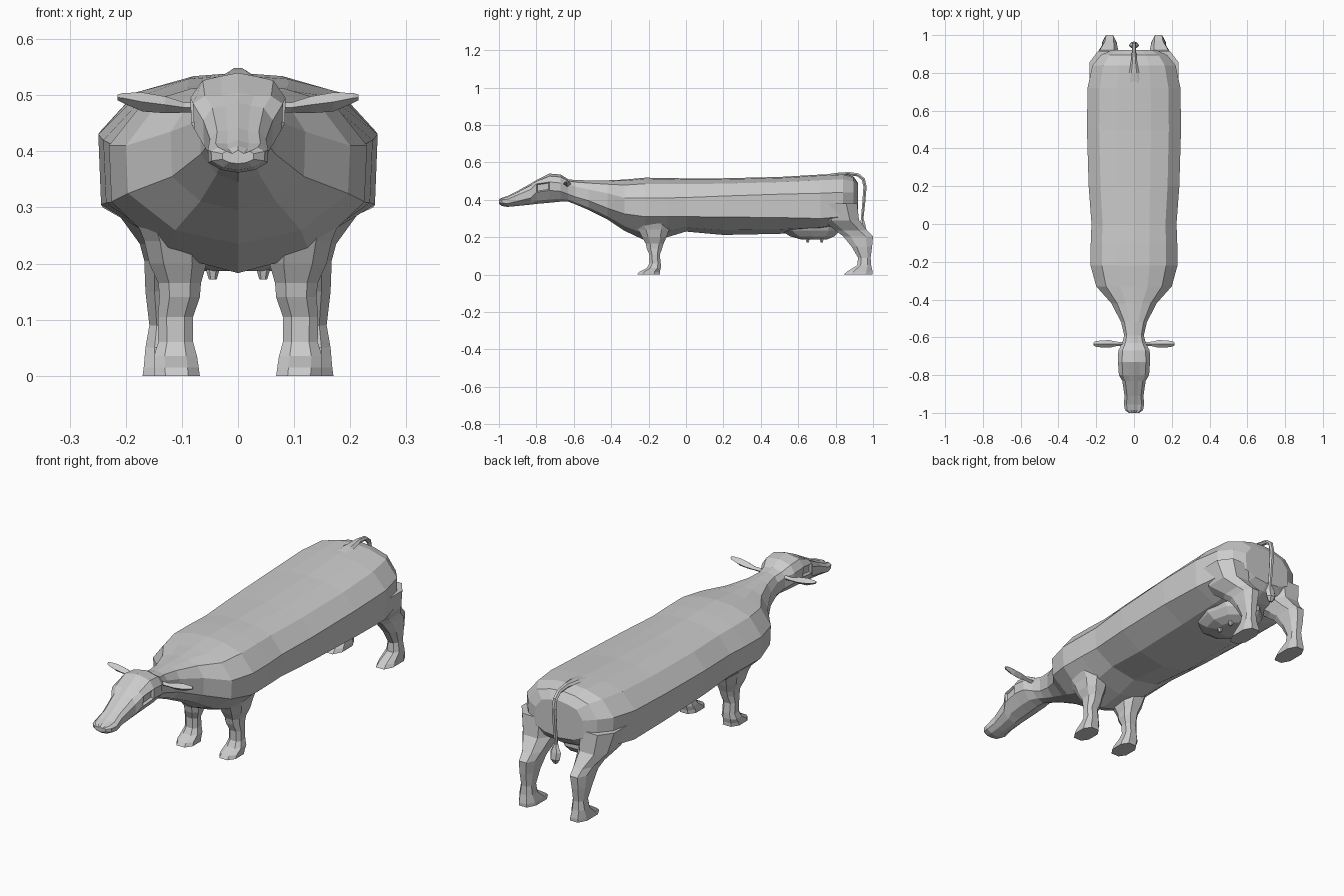
import bpy, bmesh, math
from mathutils import Vector


def loft(name, rings, pocket_points=()):
    """Skin closed rings of equal point count, cap both ends; optionally sink eye pockets."""
    bm = bmesh.new()
    loops = [[bm.verts.new(p) for p in r] for r in rings]
    n = len(loops[0])
    for a, b in zip(loops, loops[1:]):
        for i in range(n):
            j = (i + 1) % n
            bm.faces.new((a[i], a[j], b[j], b[i]))
    bm.faces.new(loops[0])
    bm.faces.new(loops[-1])
    bmesh.ops.recalc_face_normals(bm, faces=bm.faces)
    for p in pocket_points:
        face = min(bm.faces, key=lambda f: (f.calc_center_median() - Vector(p)).length)
        bmesh.ops.inset_individual(bm, faces=[face], thickness=0.008, depth=-0.01)
    mesh = bpy.data.meshes.new(name)
    bm.to_mesh(mesh)
    bm.free()
    obj = bpy.data.objects.new(name, mesh)
    bpy.context.collection.objects.link(obj)
    return obj


def body_ring(y, w, top, bot, zu, zl):
    """Twelve-sided symmetric section: rounded back, flat flank, keeled belly."""
    half = [(0.36 * w, top - 0.006), (0.74 * w, top - 0.3 * (top - zu)), (w, zu),
            (0.98 * w, zl), (0.56 * w, bot + 0.27 * (zl - bot))]
    pts = [(0, top)] + half + [(0, bot)] + [(-x, z) for x, z in reversed(half)]
    return [(x, y, z) for x, z in pts]


def leg_ring(s, z, y0, y1, x0, x1):
    """Box section with chamfered corners."""
    cx, cy, hx, hy = (x0 + x1) / 2, (y0 + y1) / 2, (x1 - x0) / 2, (y1 - y0) / 2
    k = 0.5
    corners = [(1, k), (k, 1), (-k, 1), (-1, k), (-1, -k), (-k, -1), (k, -1), (1, -k)]
    return [(s * (cx + hx * a), cy + hy * b, z) for a, b in corners]


# Head, neck and trunk: y, half width, top, bottom, flank top, flank bottom
head = [
    (-1.0, .028, .402, .378, .396, .386),
    (-.985, .048, .41, .367, .40, .383),
    (-.955, .054, .42, .362, .402, .38),
    (-.91, .05, .442, .366, .422, .39),
    (-.83, .062, .487, .374, .455, .41),
    (-.80, .08, .505, .378, .485, .44),
    (-.73, .085, .54, .384, .495, .45),
    (-.67, .083, .535, .39, .49, .445),
    (-.63, .062, .51, .39, .48, .43),
]
trunk = [
    (-.59, .052, .505, .375, .47, .415),
    (-.52, .068, .504, .345, .455, .395),
    (-.42, .12, .504, .295, .435, .355),
    (-.33, .20, .508, .235, .41, .325),
    (-.22, .23, .518, .183, .41, .31),
    (-.10, .229, .517, .20, .41, .31),
    (0, .225, .514, .23, .412, .31),
    (.20, .24, .515, .212, .42, .308),
    (.50, .249, .522, .218, .43, .305),
    (.72, .246, .535, .235, .435, .30),
    (.84, .22, .54, .26, .44, .31),
    (.895, .175, .525, .29, .44, .33),
    (.92, .12, .49, .32, .43, .35),
]
loft("body_and_head", [body_ring(*r) for r in head + trunk],
     [(s * .08, -.765, .47) for s in (-1, 1)])

# Legs: z, back-to-front extent, inner and outer x
front_leg = [
    (.30, -.29, -.08, .06, .19),
    (.24, -.255, -.09, .055, .167),
    (.20, -.235, -.105, .056, .158),
    (.165, -.215, -.12, .066, .142),
    (.14, -.21, -.128, .068, .14),
    (.105, -.195, -.14, .08, .143),
    (.06, -.195, -.135, .08, .142),
    (.035, -.21, -.135, .073, .15),
    (.015, -.25, -.14, .07, .15),
    (0, -.262, -.14, .068, .15),
]
hind_leg = [
    (.38, .68, .915, .06, .235),
    (.29, .73, .925, .07, .215),
    (.235, .80, .97, .085, .175),
    (.205, .84, 1.0, .092, .167),
    (.15, .885, .995, .10, .165),
    (.09, .92, .987, .105, .158),
    (.05, .915, .99, .10, .165),
    (.015, .86, .998, .092, .168),
    (0, .843, .998, .09, .17),
]
for side, s in (("left", 1), ("right", -1)):
    for part, table in (("front_leg", front_leg), ("hind_leg", hind_leg)):
        loft(f"{part}_{side}", [leg_ring(s, *r) for r in table])

    # Ears: thin leaf shapes pointing sideways (x, mid z, half height, half depth)
    ear = [(.05, .478, .01, .01), (.095, .478, .009, .012), (.13, .483, .015, .02),
           (.17, .488, .017, .019), (.205, .495, .009, .014), (.215, .496, .005, .006)]
    loft(f"ear_{side}", [[(s * x, -.635 - d, z), (s * x, -.635, z + h),
                          (s * x, -.635 + d, z), (s * x, -.635, z - h)]
                         for x, z, h, d in ear])

# Tail: y, z, half width, half thickness along a hooked path
tail = [(.73, .525, .045, .008), (.80, .535, .028, .01), (.87, .54, .014, .01),
        (.92, .533, .011, .01), (.948, .51, .011, .01), (.957, .47, .011, .01),
        (.95, .38, .010, .009), (.942, .30, .009, .008), (.945, .265, .027, .016),
        (.95, .235, .024, .016), (.945, .215, .01, .008)]
rings = []
for i, (y, z, w, t) in enumerate(tail):
    a, b = tail[max(i - 1, 0)], tail[min(i + 1, len(tail) - 1)]
    d = Vector((0, b[0] - a[0], b[1] - a[1])).normalized()
    n = Vector((0, -d.z, d.y))
    c = Vector((0, y, z))
    rings.append([c + Vector((w * math.cos(q), 0, 0)) + n * t * math.sin(q)
                  for q in (k * math.pi / 3 for k in range(6))])
loft("tail", rings)

# Udder: shallow bag under the belly (z, y centre, half length, half width)
udder = [(.27, .66, .17, .14), (.235, .665, .165, .125), (.205, .675, .125, .10),
         (.187, .685, .07, .06)]
loft("udder", [[(w * math.cos(q), y + h * math.sin(q), z)
                for q in (k * math.pi / 5 for k in range(10))] for z, y, h, w in udder])

# Teats
for x in (-.045, .045):
    for y in (.65, .725):
        loft("teat", [[(x + r * math.cos(q), y + r * math.sin(q), z)
                       for q in (k * math.pi / 3 for k in range(6))]
                      for z, r in ((.205, .014), (.185, .011), (.172, .007))])
